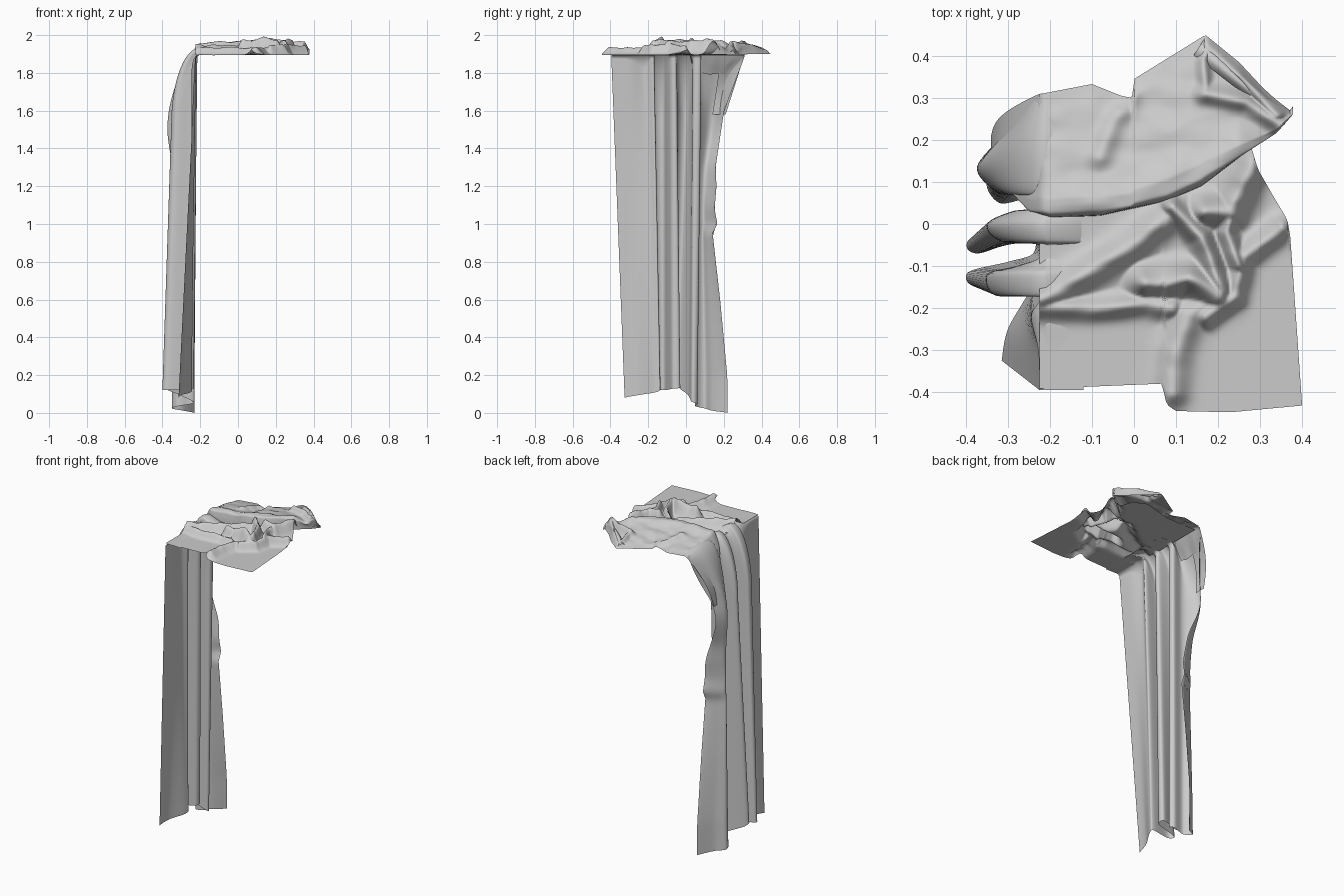
import bpy, bmesh, math
from mathutils import Vector, noise

cube = bpy.data.objects.get("Cube")
if cube:
    bpy.data.objects.remove(cube)

TABLE, EDGE = 1.895, -0.225

cloth = bpy.data.materials.new("grey cloth")
cloth.use_nodes = True
cloth.diffuse_color = (0.6, 0.6, 0.6, 1)
cloth.node_tree.nodes["Principled BSDF"].inputs["Base Color"].default_value = (0.6, 0.6, 0.6, 1)


def interp(points, x):
    """Piecewise linear lookup."""
    if x <= points[0][0]:
        return points[0][1]
    for (a, p), (b, q) in zip(points, points[1:]):
        if x <= b:
            return p + (q - p) * (x - a) / (b - a)
    return points[-1][1]


def spline(points, s):
    """Smooth curve through plan points, s from 0 to 1."""
    f = s * (len(points) - 1)
    i = min(int(f), len(points) - 2)
    t = f - i
    a, b, c, d = (Vector(points[max(0, min(len(points) - 1, i + k))]) for k in (-1, 0, 1, 2))
    return 0.5 * (2 * b + (c - a) * t + (2 * a - 5 * b + 4 * c - d) * t * t
                  + (3 * b - a - 3 * c + d) * t ** 3)


def surface(name, nu, nv, place):
    """Grid surface from a function of u and v."""
    bm = bmesh.new()
    rows = [[bm.verts.new(place(i / nu, j / nv)) for i in range(nu + 1)] for j in range(nv + 1)]
    for lo, hi in zip(rows, rows[1:]):
        for i in range(nu):
            bm.faces.new((lo[i], lo[i + 1], hi[i + 1], hi[i])).smooth = True
    bmesh.ops.remove_doubles(bm, verts=bm.verts, dist=0.0002)
    mesh = bpy.data.meshes.new(name)
    bm.to_mesh(mesh)
    bm.free()
    mesh.materials.append(cloth)
    obj = bpy.data.objects.new(name, mesh)
    bpy.context.scene.collection.objects.link(obj)
    return obj


def ridge_height(x, y, ridges):
    """Tallest soft ridge at a point; each ridge is (path, height, width)."""
    best, p = 0, Vector((x, y))
    for path, height, width in ridges:
        for a, b in zip(path, path[1:]):
            a, b = Vector(a), Vector(b)
            t = max(0, min(1, (p - a).dot(b - a) / (b - a).length_squared))
            best = max(best, height * math.exp(-((p - a.lerp(b, t)).length / width) ** 2))
    return best


def wrinkle(x, y, size):
    return size * noise.noise(Vector((x * 14, y * 20, 3)))


# Hanging drape: pleated plan outlines at the hem and at the table edge
hem = [(-.315, -.325), (-.30, -.25), (-.25, -.16), (-.26, -.135), (-.375, -.15), (-.395, -.115),
       (-.30, -.09), (-.24, -.07), (-.25, -.03), (-.37, -.07), (-.395, -.04), (-.31, .01),
       (-.235, .03), (-.25, .06), (-.32, .05), (-.35, .10), (-.29, .14), (-.23, .22)]
rim = [(-.225, -.395), (-.228, -.30), (-.245, -.22), (-.225, -.17), (-.33, -.17), (-.35, -.12),
       (-.28, -.10), (-.225, -.08), (-.225, -.05), (-.32, -.04), (-.35, .0), (-.29, .03),
       (-.225, .04), (-.225, .08), (-.30, .07), (-.33, .12), (-.32, .2), (-.235, .31)]
hem_z = [(0, .08), (.16, .12), (.3, .12), (.58, .14), (.7, .06), (.8, .04), (1, 0)]
free_edge = [(0, .22), (.2, .218), (.6, .18), (.95, .14), (1.0, .165), (1.08, .15),
             (1.2, .16), (1.3, .155), (1.6, .2), (1.89, .31)]


def drape(u, v):
    lo, hi = spline(hem, u), spline(rim, u)
    depth = max(0.0, EDGE - hi.x)
    rise = 0.02 + 3 * depth
    shoulder = TABLE + 0.3 * depth - rise
    z0 = interp(hem_z, u)
    if v < 0.7:
        t = v / 0.7
        p, z = lo.lerp(hi, t), z0 + (shoulder - z0) * t
    elif v < 0.96:
        a = (v - 0.7) / 0.26 * math.pi / 2
        p = Vector((-0.2 + (hi.x + 0.2) * math.cos(a), hi.y))
        z = shoulder + rise * math.sin(a)
    else:
        p, z = Vector((-0.12, hi.y)), TABLE - 0.002
    # Gather the back edge along its height
    w = max(0, (u - 0.82) / 0.18) ** 1.5
    if v < 0.96:
        straight = .22 + .09 * max(0, min(1, z / 1.89))
        p.y += w * (interp(free_edge, z) - straight)
        p.x -= w * 0.1 * math.exp(-((z - 1.5) / 0.22) ** 2)
    return p.x, p.y, z


surface("hanging_drape", 150, 100, drape)

# Lower sheet lying on the table, with crumpled ridges
low_front = [(-.225, -.392), (.066, -.38), (.078, -.43), (.1, -.445), (.23, -.448), (.4, -.432)]
low_back = [(-.225, .27), (-.02, .27), (.17, .32), (.25, .28), (.295, .13), (.335, .06),
            (.365, .01), (.372, -.03), (.4, -.43)]
low_ridges = [
    ([(-.25, -.20), (-.1, -.2), (.03, -.19), (.09, -.2)], .04, .025),
    ([(-.22, -.18), (-.05, -.08), (.1, .03)], .05, .035),
    ([(.03, -.14), (.13, -.13), (.2, -.17)], .085, .035),
    ([(.09, .04), (.16, -.03), (.21, -.16)], .08, .025),
    ([(.09, -.40), (.1, -.3), (.13, -.22), (.22, -.17)], .04, .035),
    ([(.17, -.22), (.24, -.17), (.26, -.08), (.35, -.01)], .055, .025),
    ([(.17, .03), (.23, .03), (.28, .14)], .085, .035),
    ([(.25, .1), (.22, -.02), (.25, -.1)], .07, .022)]


def lower(u, v):
    x = -.225 + .625 * u
    y0, y1 = interp(low_front, x), interp(low_back, x)
    y = y0 + (y1 - y0) * v
    h = ridge_height(x, y, low_ridges)
    return x, y, TABLE + h + wrinkle(x, y, .25 * h)


surface("lower_sheet", 110, 120, lower)

# Upper fold thrown back over the lower sheet, rolled along its front
up_front = [(-.29, .06), (-.25, .01), (-.2, -.005), (-.08, .0), (.08, .035), (.16, .07),
            (.24, .13), (.34, .21), (.378, .26)]
up_back = [(-.29, .21), (-.26, .24), (-.22, .31), (-.1, .333), (-.03, .305), (-.005, .3),
           (.0, .345), (.17, .45), (.25, .385), (.32, .31), (.378, .265)]
up_ridges = [
    ([(-.01, .3), (-.05, .24), (-.08, .16)], .02, .025),
    ([(.18, .43), (.25, .36), (.34, .26)], .045, .02),
    ([(.17, .31), (.27, .29), (.36, .23)], .04, .022),
    ([(.17, .32), (.165, .39), (.18, .43)], .03, .014),
    ([(-.2, .04), (.0, .05), (.15, .1), (.25, .17)], .02, .05)]
crown = [(0, 0), (.02, .025), (.08, .045), (.2, .052), (.5, .038), (.8, .016), (1, .002)]


def upper(u, v):
    x = -.29 + .668 * u
    y0, y1 = interp(up_front, x), interp(up_back, x)
    y = y0 + (y1 - y0) * v
    fade = max(0, min(1, (1 - v) * 8, v * 10))
    lift = interp(crown, v) * interp([(-.29, .1), (-.2, .85), (.1, 1.2), (.25, 1.1), (.378, .5)], x)
    z = TABLE + .002 + lift + fade * ridge_height(x, y, up_ridges)
    tuck = .02 * max(0, 1 - v * 12)
    z += fade * wrinkle(x, y, .008)
    # The left corner droops past the table edge
    return x, y + tuck, min(z, 1.99) - 1.5 * max(0, -.22 - x)


surface("upper_fold", 110, 70, upper)


# Flap hanging off the back corner of the table edge
def flap(u, v):
    top = Vector((-.225, .19 + .12 * u, TABLE + .012 * (1 - u)))
    tip = Vector((-.34, .14 + .07 * u, 1.58))
    p = top.lerp(tip, v)
    p.x -= .03 * math.sin(math.pi * v)
    return p


surface("corner_flap", 10, 20, flap)


# Turned-over pocket at the back corner
def pocket(u, v):
    a, b = Vector((.172, .447)), Vector((.375, .262))
    p = a.lerp(b, u) + Vector((-.03, -.045)) * v * (1 - .4 * u)
    z = TABLE + .004 + .05 * math.sin(math.pi * min(1, v * .8)) * (.4 + .6 * math.sin(math.pi * u))
    return p.x, p.y, z


surface("turned_corner", 24, 12, pocket)
